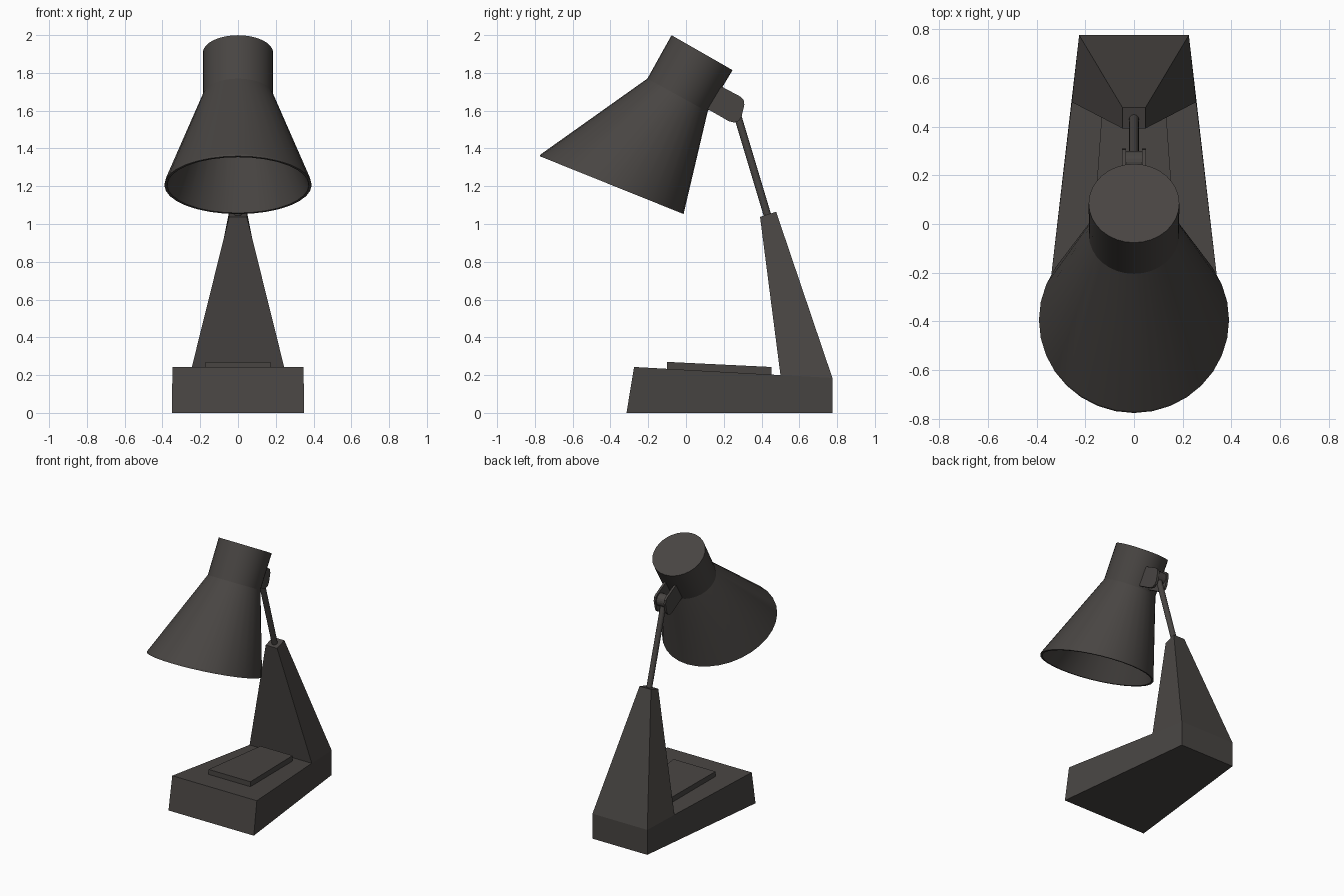
import bpy, bmesh, math
from mathutils import Vector

if "Cube" in bpy.data.objects:
    bpy.data.objects.remove(bpy.data.objects["Cube"])

dark = bpy.data.materials.new("dark_grey")
dark.diffuse_color = (0.065, 0.059, 0.055, 1)
dark.use_nodes = True
dark.node_tree.nodes["Principled BSDF"].inputs["Base Color"].default_value = dark.diffuse_color


def finish(name, bm, smooth=False):
    bmesh.ops.recalc_face_normals(bm, faces=bm.faces)
    me = bpy.data.meshes.new(name)
    bm.to_mesh(me)
    bm.free()
    me.materials.append(dark)
    ob = bpy.data.objects.new(name, me)
    bpy.context.collection.objects.link(ob)
    if smooth:
        bpy.ops.object.select_all(action='DESELECT')
        ob.select_set(True)
        bpy.context.view_layer.objects.active = ob
        bpy.ops.object.shade_smooth_by_angle(angle=math.radians(16))
    return ob


def side_profile(name, pts, sides, x0=0.0):
    """Side outline of (y, z, half width) mirrored about x0, with given side faces."""
    bm = bmesh.new()
    left = [bm.verts.new((x0 - w, y, z)) for y, z, w in pts]
    right = [bm.verts.new((x0 + w, y, z)) for y, z, w in pts]
    n = len(pts)
    for i in range(n):
        j = (i + 1) % n
        bm.faces.new((left[i], left[j], right[j], right[i]))
    for face in sides:
        for row in (left, right):
            bm.faces.new([row[i] for i in face])
    return finish(name, bm)


def loft(name, rings, seg=32):
    """Closed skin over tilted elliptical rings (y, z, tilt, rx, ry)."""
    bm = bmesh.new()
    rows = []
    for y, z, tilt, rx, ry in rings:
        a = math.radians(tilt)
        row = []
        for k in range(seg):
            t = 2 * math.pi * k / seg
            s = ry * math.sin(t)
            row.append(bm.verts.new((rx * math.cos(t), y + s * math.cos(a), z - s * math.sin(a))))
        rows.append(row)
    for p, q in zip(rows, rows[1:]):
        for k in range(seg):
            m = (k + 1) % seg
            bm.faces.new((p[k], p[m], q[m], q[k]))
    bm.faces.new(rows[0])
    bm.faces.new(rows[-1])
    return finish(name, bm, True)


def rod(name, a, b, r, seg=16):
    a, b = Vector(a), Vector(b)
    bm = bmesh.new()
    bmesh.ops.create_cone(bm, cap_ends=True, segments=seg, radius1=r, radius2=r, depth=(b - a).length)
    rot = (b - a).to_track_quat('Z', 'Y').to_matrix().to_4x4()
    rot.translation = (a + b) / 2
    bm.transform(rot)
    return finish(name, bm, True)


# Wedge base and tapered tower in one body
side_profile("base_and_tower", [
    (-0.315, 0, 0.35), (0.775, 0, 0.225), (0.775, 0.185, 0.225),
    (0.477, 1.065, 0.047), (0.392, 1.038, 0.047),
    (0.5, 0.2, 0.255), (-0.275, 0.243, 0.347)],
    [(0, 1, 2, 5, 6), (2, 3, 4, 5)])

# Raised pad on the base
side_profile("base_pad", [
    (-0.1, 0.22, 0.172), (0.452, 0.19, 0.132),
    (0.452, 0.243, 0.132), (-0.1, 0.27, 0.172)], [(0, 1, 2, 3)])

# Skewed hollow lamp shade: cap, neck, rim, then back up inside
loft("shade", [
    (0.085, 1.907, 29.8, 0.186, 0.186),
    (-0.045, 1.682, 28.8, 0.185, 0.182),
    (-0.390, 1.216, 21.9, 0.388, 0.409),
    (-0.394, 1.206, 21.9, 0.390, 0.411),
    (-0.394, 1.206, 21.9, 0.375, 0.396),
    (-0.045, 1.682, 28.8, 0.170, 0.167),
    (0.077, 1.893, 29.8, 0.170, 0.170)])

# Arm rod and the knuckle at its top
rod("arm_rod", (0, 0.436, 1.03), (0, 0.262, 1.61), 0.02)
rod("knuckle", (-0.034, 0.255, 1.628), (0.034, 0.255, 1.628), 0.045, 20)

# Pair of rounded bracket cheeks holding the knuckle
cheek = [(0.182, 1.727), (0.195, 1.724), (0.285, 1.676), (0.305, 1.658), (0.309, 1.632),
         (0.294, 1.568), (0.280, 1.546), (0.255, 1.537), (0.225, 1.545), (0.112, 1.610)]
for side, x in (("left", -0.041), ("right", 0.041)):
    side_profile("bracket_" + side, [(y, z, 0.008) for y, z in cheek], [range(len(cheek))], x)
